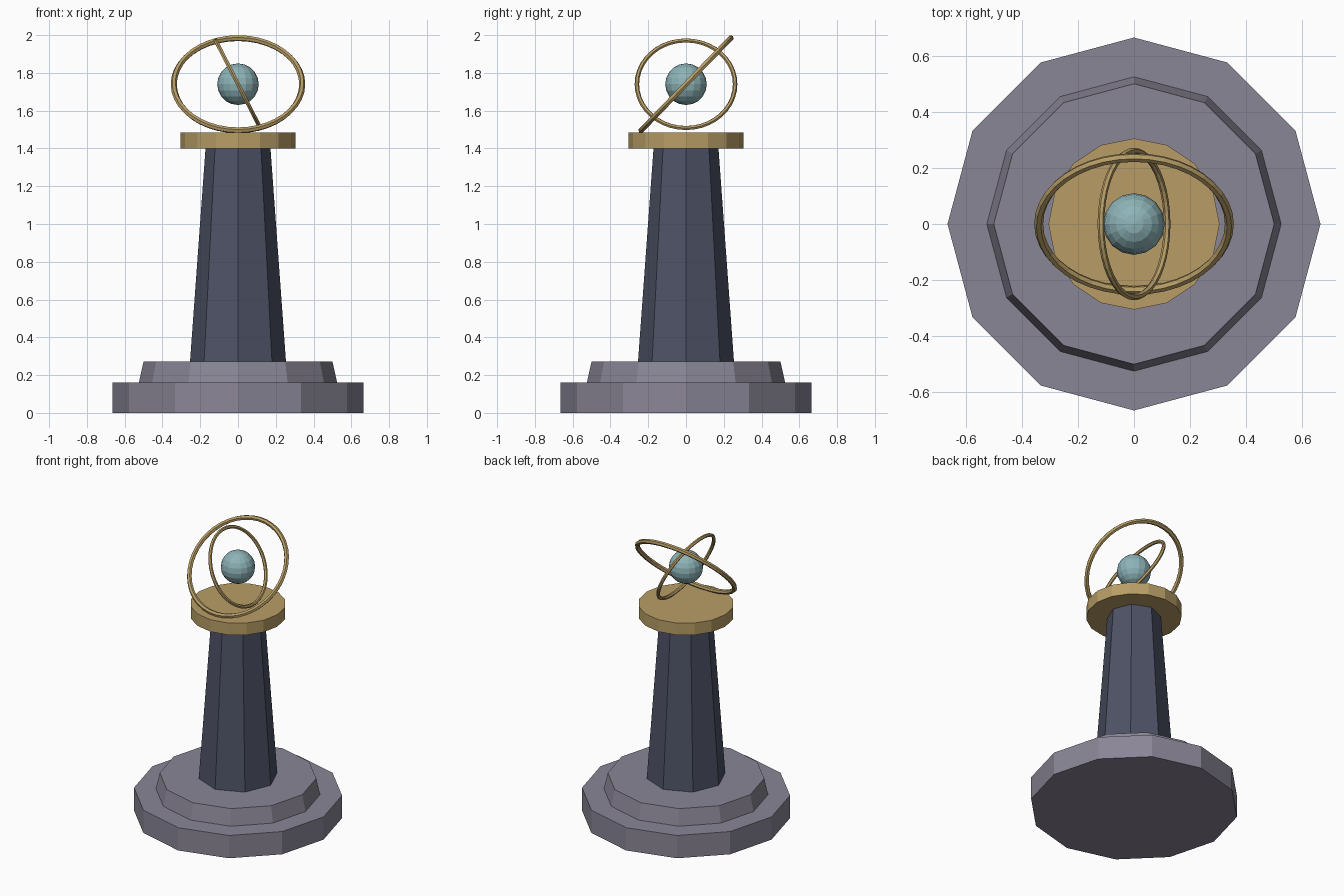
import bpy

if "Cube" in bpy.data.objects:
    bpy.data.objects.remove(bpy.data.objects["Cube"])


def material(name, rgb):
    """Flat material from an sRGB 0-255 colour."""
    def lin(c):
        c /= 255
        return c / 12.92 if c <= 0.04045 else ((c + 0.055) / 1.055) ** 2.4
    m = bpy.data.materials.new(name)
    m.diffuse_color = (*[lin(c) for c in rgb], 1)
    m.use_nodes = True
    m.node_tree.nodes["Principled BSDF"].inputs["Base Color"].default_value = m.diffuse_color
    return m


stone = material("grey stone", (138, 134, 150))
slate = material("dark slate", (78, 83, 102))
brass = material("brass", (184, 158, 102))
glass = material("pale teal", (142, 180, 184))


def finish(name, mat):
    ob = bpy.context.object
    ob.name = name
    ob.data.materials.append(mat)
    return ob


def tier(name, sides, r_low, r_high, z0, z1, mat):
    """Flat-sided, optionally tapered block between two heights."""
    bpy.ops.mesh.primitive_cone_add(vertices=sides, radius1=r_low, radius2=r_high,
                                    depth=z1 - z0, location=(0, 0, (z0 + z1) / 2))
    return finish(name, mat)


def ring(name, major, minor, tilt):
    bpy.ops.mesh.primitive_torus_add(major_radius=major, minor_radius=minor,
                                     major_segments=40, minor_segments=6,
                                     location=(0, 0, CENTRE), rotation=tilt)
    return finish(name, brass)


CENTRE = 1.74

# Stepped base, column and cap
tier("base_step", 12, 0.665, 0.665, 0, 0.16, stone)
tier("upper_step", 12, 0.525, 0.50, 0.16, 0.272, stone)
tier("column", 8, 0.254, 0.172, 0.272, 1.40, slate)
tier("cap", 16, 0.305, 0.305, 1.40, 1.484, brass)

# Floating orb with two tilted rings
bpy.ops.mesh.primitive_uv_sphere_add(segments=16, ring_count=10, radius=0.11,
                                     location=(0, 0, CENTRE))
finish("orb", glass)
ring("outer_ring", 0.34, 0.016, (0.8, 0, 0))
ring("inner_ring", 0.26, 0.012, (0, 1.1, 0))
